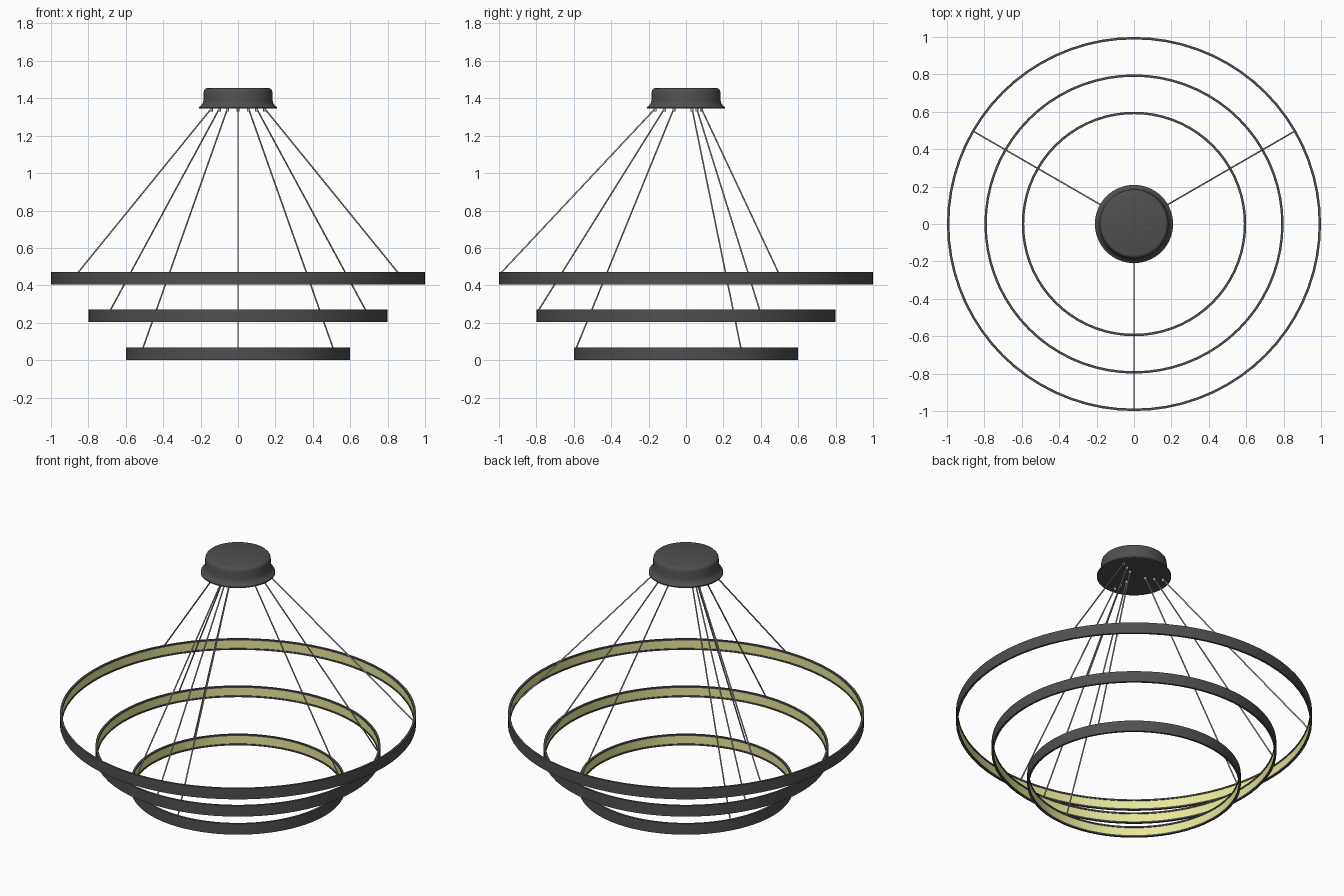
import bpy
import bmesh
from math import cos, sin, pi, radians
from mathutils import Vector

if "Cube" in bpy.data.objects:
    bpy.data.objects.remove(bpy.data.objects["Cube"], do_unlink=True)


def material(name, color):
    mat = bpy.data.materials.new(name)
    mat.use_nodes = True
    mat.diffuse_color = (*color, 1)
    mat.node_tree.nodes["Principled BSDF"].inputs["Base Color"].default_value = (*color, 1)
    return mat


DARK = material("dark metal", (0.08, 0.08, 0.08))
GLOW = material("pale yellow diffuser", (0.8, 0.8, 0.33))
STEEL = material("light grey steel", (0.45, 0.45, 0.45))


def finish(bm, name, mats):
    """Turn a bmesh into a smooth shaded object."""
    mesh = bpy.data.meshes.new(name)
    bm.to_mesh(mesh)
    bm.free()
    for mat in mats:
        mesh.materials.append(mat)
    obj = bpy.data.objects.new(name, mesh)
    bpy.context.collection.objects.link(obj)
    bpy.ops.object.select_all(action="DESELECT")
    obj.select_set(True)
    bpy.context.view_layer.objects.active = obj
    bpy.ops.object.shade_smooth_by_angle(angle=radians(50))
    return obj


def lathe(name, profile, mats, closed=False, glow_edge=None, steps=64):
    """Revolve (radius, z) points; profile runs so that faces point outward."""
    bm = bmesh.new()
    loops = []
    for i in range(steps):
        a = 2 * pi * i / steps
        loops.append([bm.verts.new((r * cos(a), r * sin(a), z)) for r, z in profile])
    count = len(profile)
    for i in range(steps):
        here, after = loops[i], loops[(i + 1) % steps]
        for j in range(count if closed else count - 1):
            k = (j + 1) % count
            face = bm.faces.new((here[j], after[j], after[k], here[k]))
            if j == glow_edge:
                face.material_index = 1
    if not closed:
        bm.faces.new([loop[0] for loop in reversed(loops)])
        bm.faces.new([loop[-1] for loop in loops])
    bmesh.ops.recalc_face_normals(bm, faces=bm.faces)
    return finish(bm, name, mats)


def rod(bm, start, end, radius, sides=12):
    """Add a capped cylinder between two points."""
    axis = end - start
    matrix = axis.to_track_quat("Z", "Y").to_matrix().to_4x4()
    matrix.translation = (start + end) / 2
    bmesh.ops.create_cone(bm, cap_ends=True, segments=sides, radius1=radius,
                          radius2=radius, depth=axis.length, matrix=matrix)


# Ceiling canopy with flared rim and rounded top edge
CANOPY_Z = 1.345
lathe("ceiling_canopy",
      [(0.209, CANOPY_Z), (0.209, 1.352), (0.197, 1.362), (0.189, 1.374), (0.185, 1.39),
       (0.184, 1.432), (0.181, 1.444), (0.174, 1.452), (0.164, 1.455)], [DARK])

# Three rings, each a channel with a recessed light strip facing inward
WALL, STRIP, LIP, HEIGHT = 0.013, 0.009, 0.009, 0.067
tiers = [("large", 1.0, 0.405, 0.165), ("middle", 0.8, 0.205, 0.115), ("small", 0.6, 0.0, 0.065)]
for size, radius, base, anchor in tiers:
    top = base + HEIGHT
    inner, groove = radius - WALL, radius - STRIP
    lathe(size + "_ring",
          [(radius, base), (radius, top), (inner, top), (inner, top - LIP), (groove, top - LIP),
           (groove, base + LIP), (inner, base + LIP), (inner, base)],
          [DARK, GLOW], closed=True, glow_edge=4, steps=72)

    # Three suspension cables per ring, with small ferrules under the canopy
    cables, ferrules = bmesh.new(), bmesh.new()
    for angle in (30, 150, 270):
        direction = Vector((cos(radians(angle)), sin(radians(angle)), 0))
        upper = direction * anchor + Vector((0, 0, CANOPY_Z))
        lower = direction * (radius - WALL) + Vector((0, 0, top - 0.003))
        rod(cables, upper, lower, 0.004)
        rod(ferrules, upper - Vector((0, 0, 0.015)), upper, 0.008)
    finish(cables, size + "_ring_cables", [STEEL])
    finish(ferrules, size + "_ring_ferrules", [STEEL])
